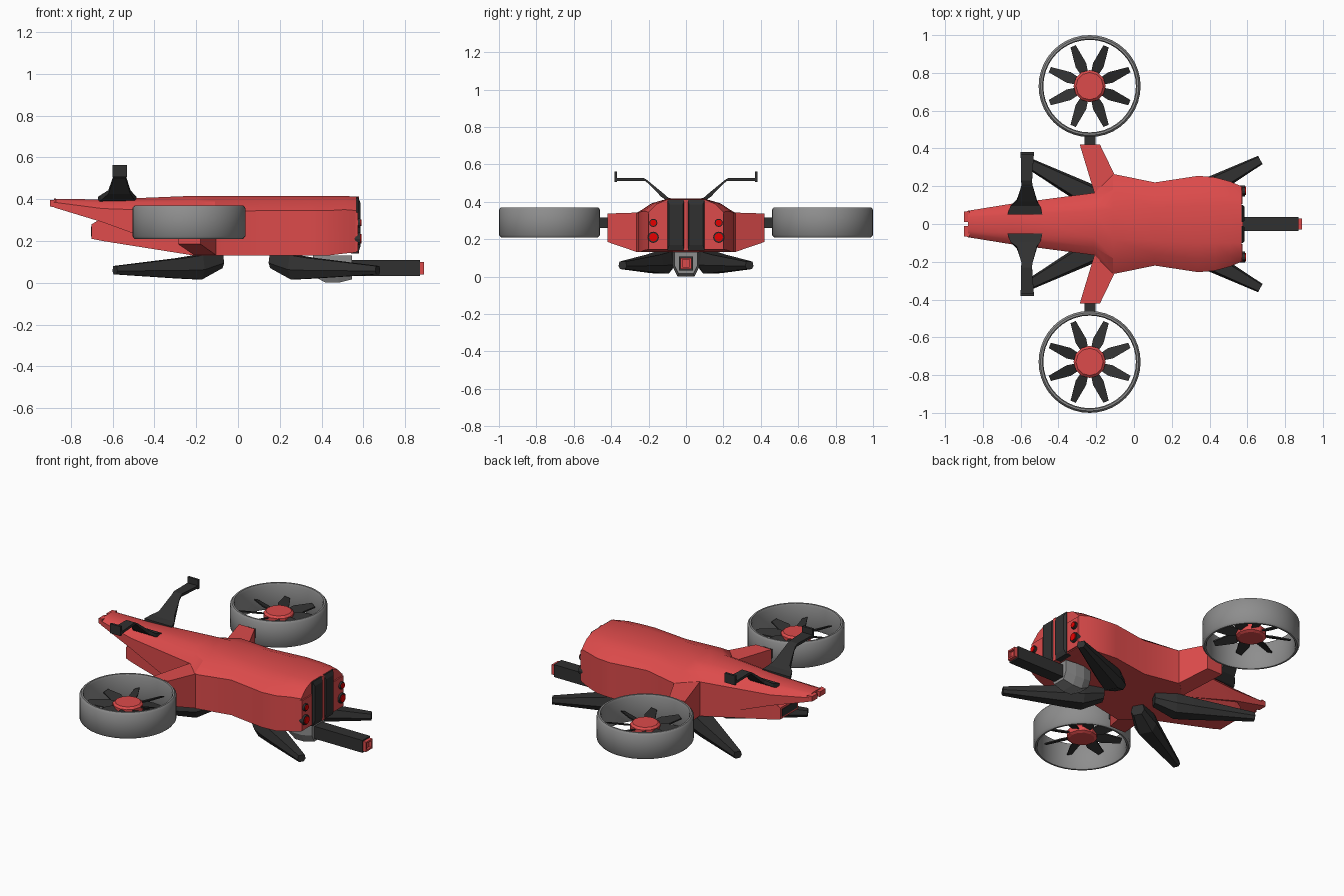
import bpy, bmesh
from math import cos, sin, pi, radians
from mathutils import Vector

if "Cube" in bpy.data.objects:
    bpy.data.objects.remove(bpy.data.objects["Cube"])


def material(name, color):
    m = bpy.data.materials.new(name)
    m.diffuse_color = (*color, 1)
    m.use_nodes = True
    m.node_tree.nodes["Principled BSDF"].inputs["Base Color"].default_value = m.diffuse_color
    return m


RED = material("red_paint", (0.72, 0.07, 0.07))
BLACK = material("dark_metal", (0.03, 0.03, 0.03))
GREY = material("grey_metal", (0.27, 0.27, 0.27))
LAMP = material("lamp_red", (0.8, 0.0, 0.0))


def finish(name, bm, mat, smooth=0):
    bmesh.ops.recalc_face_normals(bm, faces=bm.faces)
    me = bpy.data.meshes.new(name)
    bm.to_mesh(me)
    bm.free()
    me.materials.append(mat)
    ob = bpy.data.objects.new(name, me)
    bpy.context.collection.objects.link(ob)
    if smooth:
        bpy.ops.object.select_all(action='DESELECT')
        ob.select_set(True)
        bpy.context.view_layer.objects.active = ob
        bpy.ops.object.shade_smooth_by_angle(angle=radians(smooth))
    return ob


def loft(name, rings, mat, side=1, smooth=0, closed=False):
    """Skin matching rings of points; side=-1 reflects across y."""
    bm = bmesh.new()
    vs = [[bm.verts.new((p[0], p[1] * side, p[2])) for p in r] for r in rings]
    n = len(rings[0])
    pairs = list(zip(vs, vs[1:])) + ([(vs[-1], vs[0])] if closed else [])
    for a, b in pairs:
        for i in range(n):
            j = (i + 1) % n
            bm.faces.new((a[i], a[j], b[j], b[i]))
    if not closed:
        bm.faces.new(vs[0])
        bm.faces.new(vs[-1])
    return finish(name, bm, mat, smooth)


def rect_x(x, y0, y1, z0, z1):
    return [(x, y0, z0), (x, y1, z0), (x, y1, z1), (x, y0, z1)]


def box(name, x0, x1, y0, y1, z0, z1, mat, side=1):
    return loft(name, [rect_x(x0, y0, y1, z0, z1), rect_x(x1, y0, y1, z0, z1)], mat, side)


def circle(cx, cy, z, r, n):
    return [(cx + r * cos(2 * pi * i / n), cy + r * sin(2 * pi * i / n), z) for i in range(n)]


def hull(x, ys, zb, zs, yt, zt):
    """Hull cross-section: flat belly, upright flanks, rounded roof."""
    half = [(ys, zb), (ys, zs), (ys * .55 + yt * .45, zs * .35 + zt * .65), (yt, zt)]
    return [(x, y, z) for y, z in half] + [(x, -y, z) for y, z in reversed(half)]


# Fuselage with long tapering tail
loft("fuselage", [hull(*s) for s in (
    (-.88, .07, .36, .385, .035, .402),
    (-.65, .107, .29, .355, .05, .398),
    (-.21, .165, .13, .34, .07, .416),
    (-.11, .265, .13, .34, .08, .416),
    (.11, .22, .13, .345, .09, .416),
    (.34, .255, .13, .345, .1, .416),
    (.43, .247, .13, .345, .1, .416),
    (.51, .225, .14, .35, .1, .415),
    (.568, .20, .145, .345, .1, .412))], RED, smooth=25)

# Lower tail block with dark exhaust
loft("lower_tail", [rect_x(-.70, -.085, .085, .21, .28),
                    rect_x(-.65, -.095, .095, .2, .31),
                    rect_x(-.21, -.165, .165, .13, .33)], RED)
box("exhaust", -.703, -.69, -.07, .07, .222, .268, BLACK)

# Windscreen divider
box("windscreen_divider", .55, .578, -.01, .01, .14, .412, RED)

# Gun under the nose
loft("gun_mount", [[(x, y * k, .13 - (.13 - z) * k) for y, z in (
    (-.07, .13), (-.07, .05), (-.045, .0), (.045, .0), (.07, .05), (.07, .13))]
    for x, k in ((.36, .75), (.42, 1), (.48, 1), (.545, .88))], GREY)
box("gun_barrel", .40, .87, -.037, .037, .032, .108, BLACK)
loft("gun_muzzle", [rect_x(x, -r, r, .07 - r, .07 + r) for x, r in (
    (.86, .03), (.89, .03), (.89, .02), (.875, .02))], RED)

# Leg sections: distance along leg, half width, bottom, top
LEG = ((0, .04, .07, .132), (.11, .065, .016, .132), (.2, .058, .02, .118), (.53, .025, .04, .08))

for side, tag in ((1, "left"), (-1, "right")):
    # Tail prong
    loft("tail_prong_" + tag, [rect_x(-.9, .012, .065, .365, .395),
                               rect_x(-.87, .01, .07, .36, .398)], RED, side)

    # Wing stub
    def wing(y, xr, xf, zb, zt):
        return [(xr, y, zb), (xf[0], xf[1], zb), (xf[0], xf[1], zt), (xr, y, zt)]
    loft("wing_" + tag, [wing(.10, -.19, (-.04, .12), .132, .365),
                         wing(.165, -.21, (-.105, .265), .132, .342),
                         wing(.42, -.287, (-.18, .42), .185, .337)], RED, side)
    box("rotor_strut_" + tag, -.262, -.205, .38, .475, .26, .315, BLACK, side)

    # Windscreen strip and lamps
    loft("windscreen_" + tag, [rect_x(.54, .01, .1, .14, .41),
                               rect_x(.575, .01, .1, .14, .41),
                               rect_x(.585, .016, .09, .17, .385)], BLACK, side)
    loft("lamp_panel_" + tag, [rect_x(.50, .10, .215, .145, .34),
                               rect_x(.575, .105, .20, .15, .335)], RED, side)
    for nm, z, r in (("low", .21, .03), ("high", .287, .022)):
        for part, x1, k, mat in (("rim", .587, 1, BLACK), ("lens", .592, .75, LAMP)):
            loft(f"lamp_{part}_{nm}_{tag}",
                 [[(x, .175 + a * k, z + b * k) for a, b, _ in circle(0, 0, 0, r, 12)]
                  for x in (.55, x1)], mat, side)

    # Front and rear splayed legs
    d = Vector((.88, .47, 0))
    n = Vector((-.47, .88, 0))
    for nm, sx in (("front", 1), ("rear", -1)):
        rings = []
        for s, w, z0, z1 in LEG:
            c = Vector((.165, .07, 0)) + d * s * 1.08
            ring = []
            for k, t in ((-.6, 0), (.6, 0), (1, .4), (.75, 1), (-.75, 1), (-1, .4)):
                p = c + n * w * k
                ring.append((.04 + sx * (p.x), p.y, z0 + (z1 - z0) * t))
            rings.append(ring)
        shift = -.04 if sx > 0 else .04
        loft(f"{nm}_leg_{tag}", [[(x + shift, y, z) for x, y, z in r] for r in rings], BLACK, side)

    # Swept tail fin: y, z, rear x, front x, thickness offsets
    fin = ((.05, .385, -.67, -.485, 0, .026), (.09, .395, -.655, -.495, -.004, .026),
           (.125, .425, -.62, -.515, .006, .018), (.205, .497, -.595, -.538, -.004, .02),
           (.225, .512, -.597, -.54, -.004, .016), (.372, .512, -.60, -.53, 0, .015))
    loft("tail_fin_" + tag, [[(a, y + t, z), (b, y + t, z), (b, y - t, z + h), (a, y - t, z + h)]
                             for y, z, a, b, t, h in fin], BLACK, side)
    box("fin_tip_" + tag, -.60, -.53, .368, .382, .505, .563, BLACK, side)

    # Ducted rotor
    cx, cy = -.235, .73
    loft("rotor_duct_" + tag, [circle(cx, cy, z, r, 40) for r, z in (
        (.26, .21), (.27, .222), (.27, .358), (.26, .37), (.25, .37), (.245, .358),
        (.245, .222), (.25, .21))], GREY, side, 40, closed=True)
    loft("rotor_hub_" + tag, [circle(cx, cy, z, r, 12) for r, z in (
        (.07, .262), (.085, .27), (.085, .305), (.072, .316))], RED, side)
    for i in range(8):
        a = pi / 8 + i * pi / 4
        u, v = Vector((cos(a), sin(a))), Vector((-sin(a), cos(a)))
        rings = []
        for r, w, tilt in ((.06, .018, .008), (.12, .03, .012), (.228, .015, .006)):
            ring = []
            for k, h in ((-1, -.004), (1, -.004), (1, .004), (-1, .004)):
                p = u * r + v * w * k
                ring.append((cx + p.x, cy + p.y, .29 + k * tilt + h))
            rings.append(ring)
        loft(f"rotor_blade_{tag}_{i + 1}", rings, BLACK, side)
